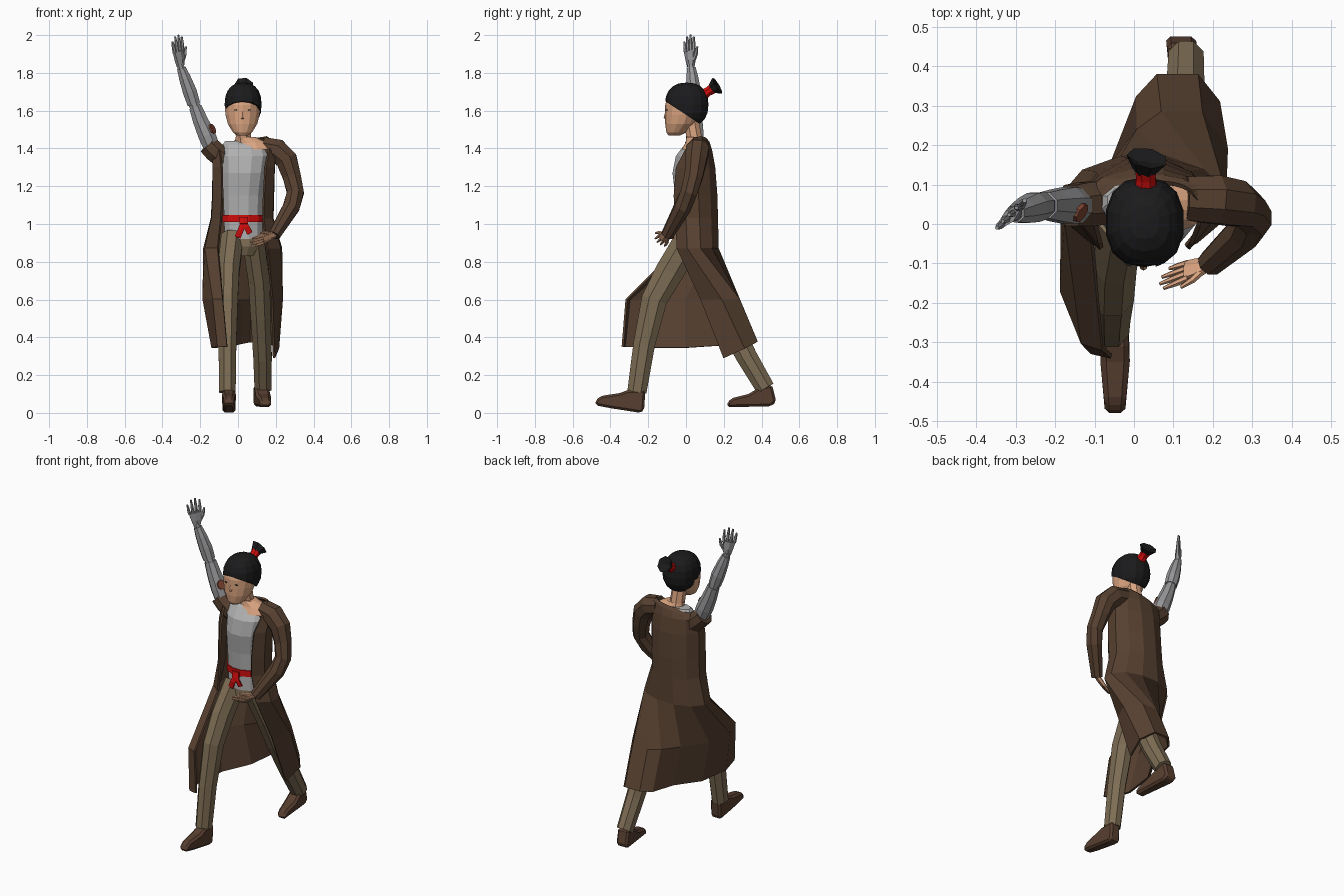
import bpy, bmesh, math
from mathutils import Vector as V

def mat(name, r, g, b):
    m = bpy.data.materials.new(name)
    m.diffuse_color = (r, g, b, 1)
    return m

COAT = mat("coat brown", .095, .052, .030)
PANTS = mat("trouser khaki", .205, .152, .088)
BOOT = mat("boot leather", .098, .050, .030)
SKIN = mat("skin", .70, .37, .215)
SHIRT = mat("shirt grey", .44, .44, .44)
METAL = mat("metal grey", .31, .31, .32)
RED = mat("cloth red", .66, .004, .004)
HAIR = mat("hair black", .011, .011, .012)
RUST = mat("rust mark", .22, .062, .034)

def finish(name, bm, m):
    bmesh.ops.recalc_face_normals(bm, faces=bm.faces)
    me = bpy.data.meshes.new(name)
    bm.to_mesh(me)
    bm.free()
    me.materials.append(m)
    ob = bpy.data.objects.new(name, me)
    bpy.context.collection.objects.link(ob)
    return ob

def skin_rings(bm, rings, closed=True):
    vs = [[bm.verts.new(p) for p in r] for r in rings]
    n = len(vs[0])
    for a, b in zip(vs, vs[1:]):
        for i in range(n if closed else n - 1):
            j = (i + 1) % n
            bm.faces.new((a[i], a[j], b[j], b[i]))
    if closed:
        bm.faces.new(vs[0])
        bm.faces.new(vs[-1])

def tube(bm, pts, ref=(1, 0, 0), sides=8):
    """Rings square to a path; each point is x, y, z, half width along ref, other half width."""
    c = [V(p[:3]) for p in pts]
    rings = []
    for i, p in enumerate(pts):
        t = (c[min(i + 1, len(c) - 1)] - c[max(i - 1, 0)]).normalized()
        u = V(ref)
        u = (u - t * u.dot(t)).normalized()
        w = t.cross(u)
        rings.append([c[i] + u * p[3] * math.cos(k) + w * p[-1] * math.sin(k)
                      for k in ((j + .5) * math.tau / sides for j in range(sides))])
    skin_rings(bm, rings)

def part(name, m, *paths, ref=(1, 0, 0), sides=8):
    bm = bmesh.new()
    for p in paths:
        tube(bm, p, ref, sides)
    return finish(name, bm, m)

def stack(name, m, levels, sides=12):
    """Horizontal ellipses: z, cx, cy, rx, ry."""
    bm = bmesh.new()
    skin_rings(bm, [[(cx + rx * math.cos(k), cy + ry * math.sin(k), z)
                     for k in ((j + .5) * math.tau / sides for j in range(sides))]
                    for z, cx, cy, rx, ry in levels])
    return finish(name, bm, m)

# trousers
stack("trouser_hips", PANTS, [(.83, .03, .02, .06, .05), (.88, .03, .025, .108, .075), (.98, .03, .03, .1, .072)])
part("front_trouser_leg", PANTS, [(-.03, .02, .93, .064, .08), (-.05, -.085, .75, .062, .082),
     (-.054, -.168, .60, .058, .074), (-.056, -.222, .36, .051, .062), (-.056, -.26, .11, .047, .055)])
part("back_trouser_leg", PANTS, [(.08, .03, .93, .064, .08), (.112, .13, .70, .061, .076),
     (.12, .21, .52, .058, .07), (.13, .32, .30, .053, .06), (.132, .42, .13, .048, .054)])

# boots: side profile given a width
def boot(name, x, hw, prof, toe):
    bm = bmesh.new()
    ymin, ymax = min(p[0] for p in prof), max(p[0] for p in prof)
    skin_rings(bm, [[(x + s * hw * (.75 + .25 * min(1, (y - ymin) / .12)) + toe * (ymax - y), y, z)
                     for y, z in prof] for s in (-1, 1)])
    b = finish(name, bm, BOOT).modifiers.new("edge", 'BEVEL')
    b.width, b.segments = .012, 1

boot("front_boot", -.048, .034, [(-.215, .12), (-.31, .12), (-.35, .105), (-.45, .09), (-.48, .065), (-.478, .04),
     (-.40, .025), (-.24, 0), (-.222, .015)], 0)
boot("back_boot", .118, .038, [(.455, .15), (.38, .13), (.33, .10), (.25, .08), (.22, .06), (.218, .03),
     (.45, .035), (.478, .06)], .11)

# shirt, belt and knot
stack("shirt", SHIRT, [(.92, .03, .025, .105, .078), (1.02, .028, .03, .105, .083), (1.15, .028, .03, .11, .09),
      (1.27, .035, .03, .12, .105), (1.36, .04, .035, .13, .092), (1.42, .035, .055, .12, .065), (1.44, .0, .06, .07, .04)])
stack("belt", RED, [(1.01, .028, .03, .113, .091), (1.048, .028, .03, .113, .092)])
part("belt_knot", RED, [(.03, -.06, 1.035, .026, .014), (.03, -.066, 1.0, .026, .014)],
     [(.03, -.066, 1.01, .017, .006), (.015, -.072, .97, .018, .006), (-.002, -.068, .93, .019, .006)],
     [(.03, -.066, 1.01, .017, .006), (.045, -.07, .985, .017, .006), (.062, -.064, .95, .017, .006)], sides=6)

# shoulders, neck and head
stack("shoulders", SKIN, [(1.395, .075, .045, .11, .07), (1.43, .07, .05, .09, .055), (1.46, .04, .045, .055, .042)])
part("neck", SKIN, [(.03, .05, 1.42, .043), (.025, .025, 1.56, .044)])
stack("head", SKIN, [(1.468, .024, -.062, .028, .03), (1.485, .024, -.052, .052, .052), (1.53, .024, -.03, .08, .08),
      (1.58, .024, -.014, .093, .096), (1.63, .024, -.006, .096, .104), (1.69, .024, 0, .08, .092)], 14)
part("nose", SKIN, [(.024, -.1, 1.605, .006, .008), (.024, -.108, 1.562, .01, .01), (.024, -.1, 1.555, .008, .006)], sides=6)
part("eyes", HAIR, *[[(.024 + s * .03, -.104, 1.603, .004, .006), (.024 + s * .044, -.099, 1.603, .003, .006)]
                     for s in (-1, 1)], ref=(0, 0, 1), sides=4)

# hair cap, slightly boxy, cut along a sloping hairline
bm = bmesh.new()
bmesh.ops.create_uvsphere(bm, u_segments=14, v_segments=10, radius=1)
box = lambda t: math.copysign(abs(t) ** .85, t)
for v in bm.verts:
    v.co = V((.027 + box(v.co.x) * .1, .004 + box(v.co.y) * .115, 1.632 + box(v.co.z) * .117))
cut = bmesh.ops.bisect_plane(bm, geom=bm.verts[:] + bm.edges[:] + bm.faces[:], plane_co=(0, -.11, 1.65),
                             plane_no=(0, .55, .84), clear_inner=True)
edges = [e for e in cut['geom_cut'] if isinstance(e, bmesh.types.BMEdge)]
bmesh.ops.holes_fill(bm, edges=edges)
finish("hair_cap", bm, HAIR)
part("hair_band", RED, [(.03, .085, 1.68, .032), (.03, .118, 1.702, .026), (.03, .14, 1.715, .029)])
part("hair_tuft", HAIR, [(.03, .122, 1.704, .018), (.03, .14, 1.718, .034, .03), (.033, .167, 1.733, .053, .05),
     (.033, .155, 1.727, .02, .02)], sides=7)

# coat shell: front edge on one side, round the back, to the other front edge; the collar dips to one side
def arc(z, cx, cy, rx, ry, a, tilt=0):
    return [(cx - rx * math.sin(k), cy - ry * math.cos(k), z - tilt * rx * math.sin(k))
            for k in (math.radians(a + (360 - 2 * a) * i / 9) for i in range(10))]

rows = [arc(1.447, .06, .07, .09, .035, 95, .15), arc(1.43, .045, .065, .13, .055, 72, .12),
        arc(1.39, .033, .05, .165, .085, 52), arc(1.30, .03, .035, .165, .118, 44),
        arc(1.15, .027, .035, .163, .13, 42), arc(1.03, .022, .04, .165, .128, 42), arc(.87, .025, .05, .208, .122, 39),
        [(-.08, -.315, .6), (-.13, -.3, .6), (-.182, -.17, .6), (-.16, 0, .6), (-.06, .14, .6),
         (.01, .235, .6), (.07, .28, .6), (.17, .28, .6), (.232, .19, .6), (.18, .08, .6)],
        [(-.057, -.335, .35), (-.105, -.325, .35), (-.135, -.2, .345), (-.11, 0, .345), (-.02, .16, .355),
         (.01, .32, .365), (.06, .375, .375), (.16, .375, .375), (.212, .31, .34), (.19, .2, .29)]]
bm = bmesh.new()
skin_rings(bm, rows, False)
s = finish("coat", bm, COAT).modifiers.new("thickness", 'SOLIDIFY')
s.thickness, s.offset = .012, 0

# sleeves
part("long_sleeve", COAT, [(.13, .065, 1.405, .06), (.205, .062, 1.39, .066), (.258, .052, 1.338, .062),
     (.285, .04, 1.25, .052), (.304, .015, 1.165, .048), (.282, -.018, 1.09, .048), (.192, -.10, .94, .034)], ref=(0, 1, 0))
part("short_sleeve", COAT, [(-.07, .055, 1.34, .06), (-.125, .05, 1.385, .06), (-.16, .047, 1.42, .056)], ref=(0, 1, 0))

# metal arm with jointed plates, and a worn patch
part("metal_arm", METAL,
     [(-.13, .047, 1.385, .045), (-.165, .047, 1.47, .05), (-.2, .047, 1.55, .043), (-.226, .047, 1.62, .036)],
     [(-.222, .047, 1.605, .031), (-.24, .046, 1.655, .031)],
     [(-.234, .046, 1.635, .037), (-.255, .042, 1.7, .04), (-.28, .034, 1.77, .034), (-.3, .028, 1.825, .025)],
     [(-.298, .028, 1.815, .02), (-.307, .026, 1.845, .02)], ref=(0, 1, 0))
part("worn_patch", RUST, [(-.138, .03, 1.502, .027, .03), (-.131, .026, 1.505, .025, .028)], ref=(0, 1, 0))

# hands: flattened palm, four fingers and a thumb
def hand(name, m, wrist, along, spread, size):
    w, d, s = V(wrist), V(along).normalized(), V(spread)
    s = (s - d * s.dot(d)).normalized()
    P = lambda a, b, r1, r2: (*(w + d * a * size + s * b * size), r1 * size, r2 * size)
    paths = [[P(0, 0, .13, .1), P(.22, .01, .2, .11), P(.5, -.02, .23, .095)]]
    for i, l in enumerate((.82, .96, 1.0, .93)):
        b = -.19 + i * .12
        paths.append([P(.46, b, .06, .06), P(.46 + (l - .46) * .5, b * 1.1, .055, .055), P(l, b * 1.2, .03, .03)])
    paths.append([P(.15, .1, .07, .07), P(.38, .26, .06, .06), P(.6, .33, .035, .035)])
    part(name, m, *paths, ref=tuple(s), sides=6)

hand("metal_hand", METAL, (-.305, .026, 1.832), (-.11, -.06, 1), (.7, .7, 0), .17)
hand("skin_hand", SKIN, (.197, -.097, .945), (-.9, -.33, -.32), (0, -.7, .7), .148)
